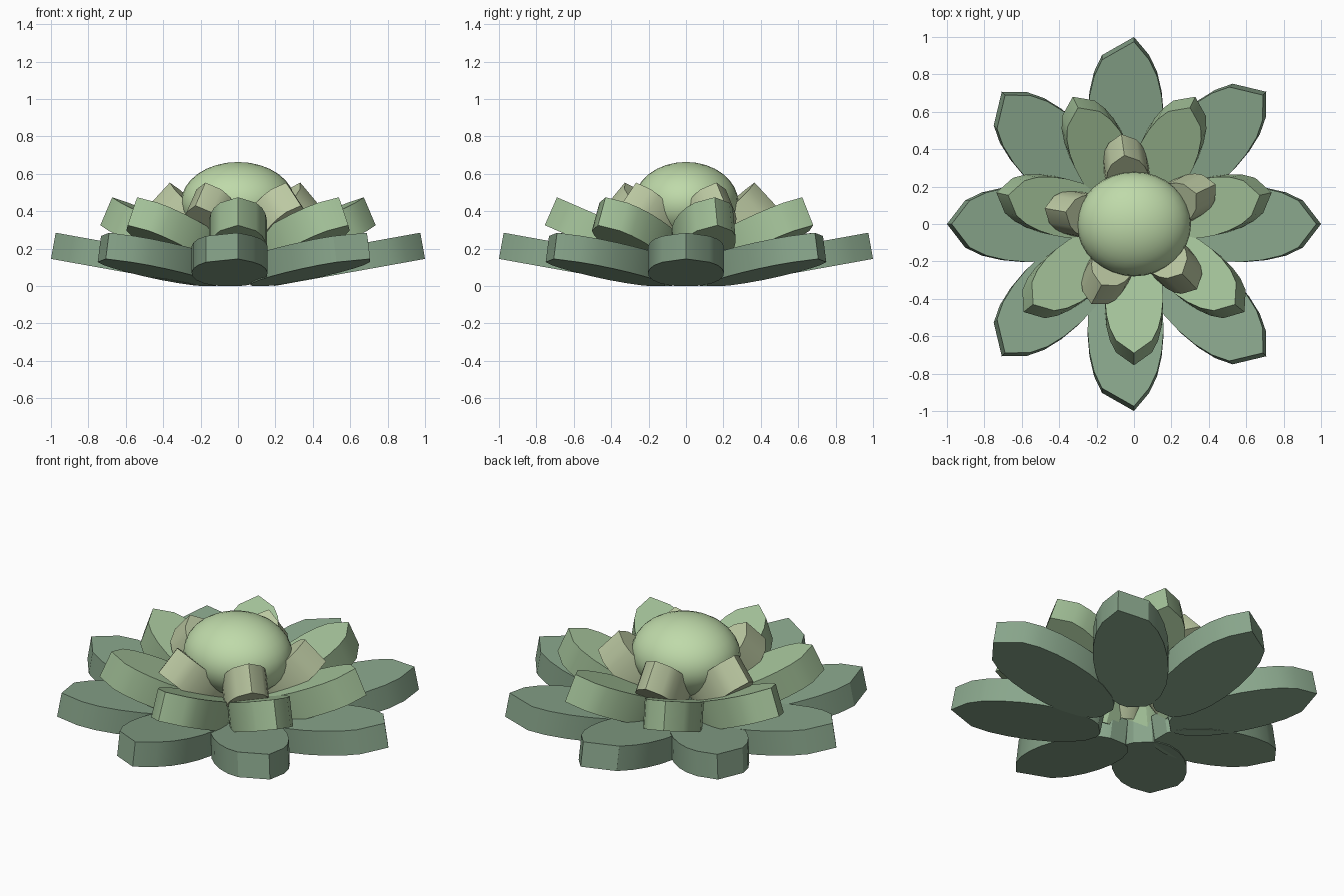
import bpy, bmesh, math
from mathutils import Vector

if "Cube" in bpy.data.objects:
    bpy.data.objects.remove(bpy.data.objects["Cube"])


def material(name, rgb):
    mat = bpy.data.materials.new(name)
    mat.diffuse_color = (*rgb, 1)
    mat.use_nodes = True
    mat.node_tree.nodes["Principled BSDF"].inputs["Base Color"].default_value = mat.diffuse_color
    return mat


# Petal half outline: fraction of length from root, fraction of half width
PROFILE = [(0.0, 0.25), (0.03, 0.45), (0.1, 0.68), (0.22, 0.88), (0.36, 0.98),
           (0.5, 1.0), (0.64, 0.95), (0.77, 0.83), (0.88, 0.62)]


def petal(name, mat, angle, tip, length, half_width, thick, tilt, shift=0.0):
    """Tilted slab with a pointed tip; tip = (radius, height) of its lower corner."""
    tilt = math.radians(tilt)
    radial = Vector((math.cos(angle), math.sin(angle), 0))
    side = Vector((-math.sin(angle), math.cos(angle), 0))
    up = Vector((0, 0, 1))
    along = radial * math.cos(tilt) + up * math.sin(tilt)
    normal = up * math.cos(tilt) - radial * math.sin(tilt)
    end = radial * tip[0] + up * tip[1]
    # the body leans sideways a little while the tip stays on its ray
    lean = side * shift * math.sin(angle)
    half = [(t, w) for t, w in PROFILE]
    outline = [(t, -w) for t, w in half] + [(1, 0)] + [(t, w) for t, w in reversed(half)]
    bm = bmesh.new()
    verts = []
    for t, w in outline:
        p = end - along * length * (1 - t) + side * w * half_width
        verts.append(bm.verts.new(p if t == 1 else p + lean))
    face = bm.faces.new(verts)
    grown = bmesh.ops.extrude_face_region(bm, geom=[face])["geom"]
    for v in grown:
        if isinstance(v, bmesh.types.BMVert):
            v.co += normal * thick
    bmesh.ops.recalc_face_normals(bm, faces=bm.faces)
    mesh = bpy.data.meshes.new(name)
    bm.to_mesh(mesh)
    bm.free()
    obj = bpy.data.objects.new(name, mesh)
    bpy.context.collection.objects.link(obj)
    mesh.materials.append(mat)
    smooth(obj)


def smooth(obj):
    bpy.ops.object.select_all(action='DESELECT')
    bpy.context.view_layer.objects.active = obj
    obj.select_set(True)
    bpy.ops.object.shade_smooth_by_angle(angle=math.radians(30))


def ring(name, mat, count, start, **shape):
    for i in range(count):
        petal(f"{name}_{i + 1}", mat, math.radians(start) + i * math.tau / count, **shape)


# Three rings of petals, steeper toward the middle
ring("outer_petal", material("outer_green", (0.25, 0.38, 0.26)), 8, 0,
     tip=(1.0, 0.145), length=0.82, half_width=0.203, thick=0.142, tilt=10.2, shift=0.045)
ring("middle_petal", material("middle_green", (0.37, 0.54, 0.32)), 7, -90,
     tip=(0.755, 0.325), length=0.62, half_width=0.155, thick=0.163, tilt=23.5)
ring("inner_petal", material("inner_green", (0.5, 0.58, 0.36)), 5, 26,
     tip=(0.485, 0.43), length=0.44, half_width=0.12, thick=0.168, tilt=43)

# Rounded heart
bpy.ops.mesh.primitive_uv_sphere_add(segments=32, ring_count=16, radius=1, location=(0, 0, 0.445))
heart = bpy.context.object
heart.name = "heart"
heart.scale = (0.305, 0.28, 0.218)
heart.data.materials.append(material("heart_green", (0.52, 0.7, 0.4)))
smooth(heart)
